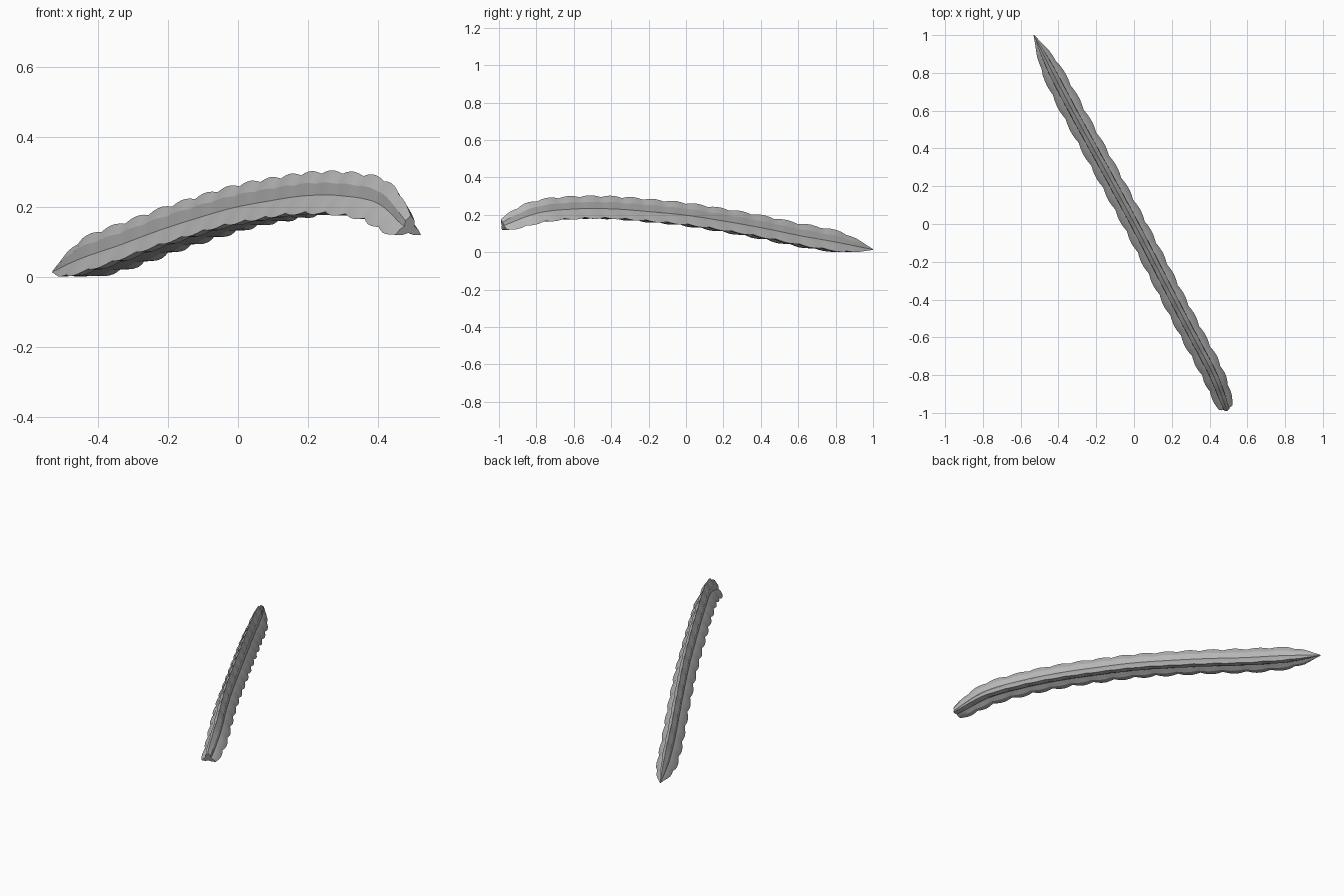
import bpy, bmesh, math
from mathutils import Vector

old = bpy.data.objects.get("Cube")
if old:
    bpy.data.objects.remove(old, do_unlink=True)

SEGMENTS, STEPS = 17, 5   # scalloped joints, rings in each joint

# Arched centre line, from the pointed tail to the blunt head
path = [Vector(p) for p in (
    (-.53, 1, .017), (-.43, .8, .06), (-.325, .6, .096), (-.215, .4, .137),
    (-.105, .2, .173), (.003, 0, .204), (.107, -.2, .224), (.21, -.4, .239),
    (.315, -.6, .239), (.42, -.8, .217), (.49, -.98, .149))]
# Thickness along the path, as (fraction, scale across, scale up)
taper = [(0, .04, .04), (.05, .62, .62), (.09, .9, .92), (.15, 1, 1),
         (.88, 1, 1), (.94, .95, .93), (.98, .82, .7), (1, .72, .54)]
# Half of the three-ribbed section: (across, up, how much the scallop moves it)
half = [(0, .063, 1), (.021, .03, .8), (.022, -.005, .2), (.042, -.024, .7),
        (.06, -.058, 1), (.028, -.058, .7), (0, -.043, .2)]
section = half + [(-x, z, w) for x, z, w in half[-2:0:-1]]


def on_path(t):
    """Catmull-Rom point along the centre line."""
    s = t * (len(path) - 1)
    i = min(int(s), len(path) - 2)
    u = s - i
    b, c = path[i], path[i + 1]
    a = path[i - 1] if i else 2 * b - c
    d = path[i + 2] if i + 2 < len(path) else 2 * c - b
    return (2 * b + (c - a) * u + (2 * a - 5 * b + 4 * c - d) * u ** 2
            + (3 * b - a - 3 * c + d) * u ** 3) / 2


def thickness(t):
    for (t0, x0, z0), (t1, x1, z1) in zip(taper, taper[1:]):
        if t <= t1:
            u = (t - t0) / (t1 - t0)
            return x0 + (x1 - x0) * u, z0 + (z1 - z0) * u
    return taper[-1][1:]


# Ribbed body swept along the centre line
bm = bmesh.new()
rings = []
count = SEGMENTS * STEPS
for k in range(count + 1):
    t = (k / count) ** .91      # joints get shorter towards the head
    centre = on_path(t)
    tangent = (on_path(min(t + .01, 1)) - on_path(max(t - .01, 0))).normalized()
    across = tangent.cross(Vector((0, 0, 1))).normalized()
    up = across.cross(tangent)
    bulge = math.sin(math.pi * (k % STEPS) / STEPS) - .7
    wide, tall = thickness(t)
    ring = []
    for x, z, w in section:
        s = 1 + .15 * w * bulge
        ring.append(bm.verts.new(centre + across * x * s * wide + up * z * s * tall))
    rings.append(ring)
for a, b in zip(rings, rings[1:]):
    for i in range(len(section)):
        j = (i + 1) % len(section)
        bm.faces.new((a[i], a[j], b[j], b[i]))
bm.faces.new(rings[0])
bm.faces.new(rings[-1])
bmesh.ops.recalc_face_normals(bm, faces=bm.faces)

# Rest the lowest rib on the ground
lowest = min(v.co.z for v in bm.verts)
bmesh.ops.translate(bm, verts=bm.verts, vec=(0, 0, -lowest))

mesh = bpy.data.meshes.new("ribbed_body")
bm.to_mesh(mesh)
bm.free()
body = bpy.data.objects.new("ribbed_body", mesh)
bpy.context.collection.objects.link(body)

grey = bpy.data.materials.new("plain_grey")
grey.use_nodes = True
colour = (.48, .48, .48, 1)
grey.diffuse_color = colour
grey.node_tree.nodes["Principled BSDF"].inputs["Base Color"].default_value = colour
mesh.materials.append(grey)

bpy.ops.object.select_all(action='DESELECT')
body.select_set(True)
bpy.context.view_layer.objects.active = body
bpy.ops.object.shade_smooth_by_angle(angle=math.radians(25))
